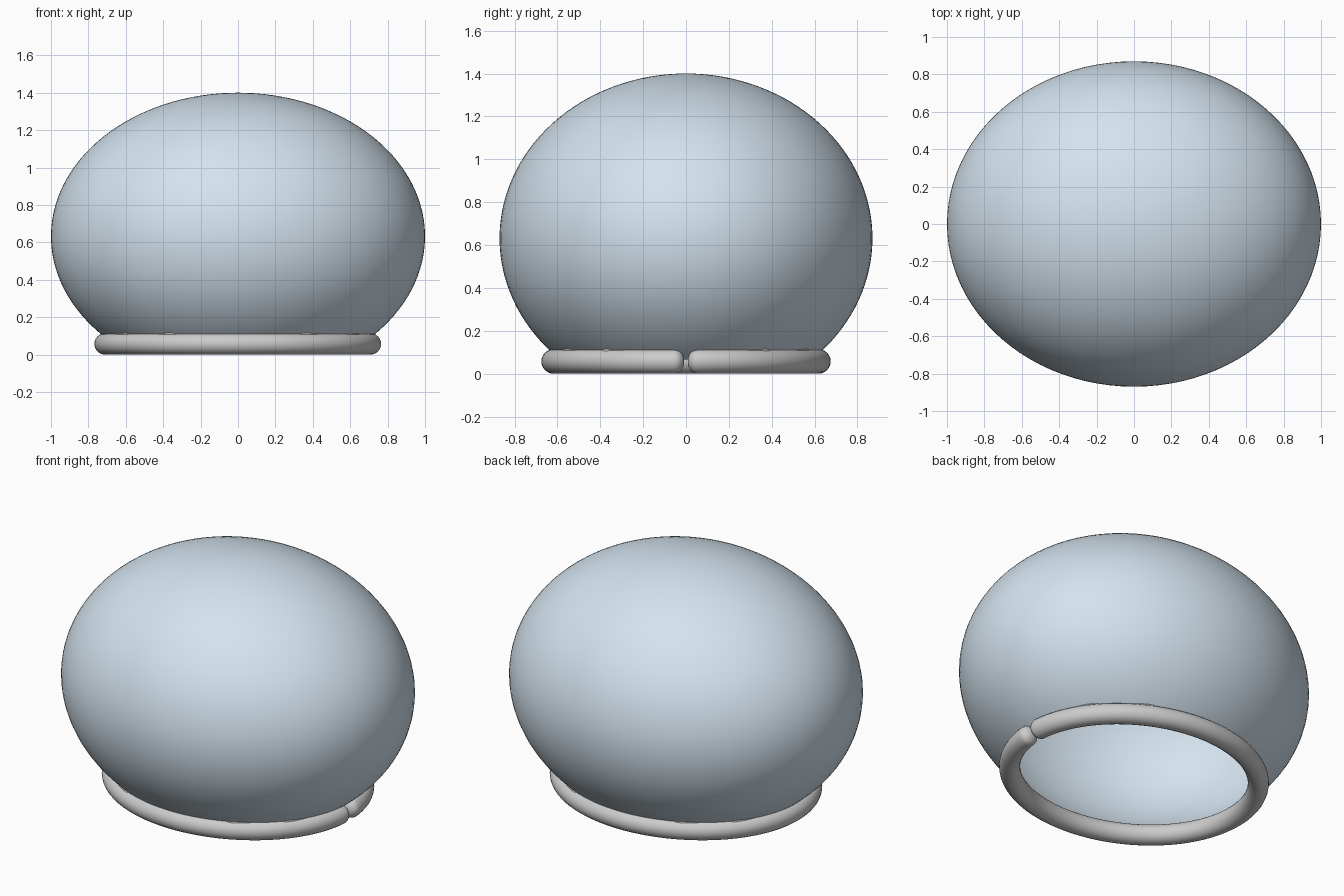
import bpy, bmesh
from math import sin, cos, pi, sqrt, acos, radians

if "Cube" in bpy.data.objects:
    bpy.data.objects.remove(bpy.data.objects["Cube"])

AX, AY, AZ, CZ = 1.0, 0.87, 0.768, 0.632   # dome half-sizes and centre height
RX, RY, TUBE = 0.711, 0.618, 0.057         # base ring path and tube radius


def mat(name, col):
    m = bpy.data.materials.new(name)
    m.diffuse_color = col
    m.use_nodes = True
    m.node_tree.nodes["Principled BSDF"].inputs["Base Color"].default_value = m.diffuse_color
    return m


def finish(bm, name, material=None):
    bmesh.ops.recalc_face_normals(bm, faces=bm.faces)
    for f in bm.faces:
        f.smooth = True
    me = bpy.data.meshes.new(name)
    bm.to_mesh(me)
    bm.free()
    ob = bpy.data.objects.new(name, me)
    bpy.context.collection.objects.link(ob)
    if material:
        me.materials.append(material)
    return ob


def skin(bm, rings):
    for a, b in zip(rings, rings[1:]):
        n = len(a)
        for i in range(n):
            bm.faces.new((a[i], a[(i + 1) % n], b[(i + 1) % n], b[i]))


# Open-bottomed ellipsoid dome
bm = bmesh.new()
N, ROWS, CUT = 96, 48, 0.065
end = acos((CUT - CZ) / AZ)
rings = []
for r in range(1, ROWS + 1):
    p = end * r / ROWS
    rings.append([bm.verts.new((AX * sin(p) * cos(2 * pi * i / N),
                                AY * sin(p) * sin(2 * pi * i / N),
                                CZ + AZ * cos(p))) for i in range(N)])
skin(bm, rings)
top = bm.verts.new((0, 0, CZ + AZ))
for i in range(N):
    bm.faces.new((top, rings[0][i], rings[0][(i + 1) % N]))
finish(bm, "glass_dome", mat("pale_blue", (0.66, 0.77, 0.86, 1)))

# Split base ring: elliptical tube with rounded ends and a gap on the right
bm = bmesh.new()
gap, cap, steps, M = 0.008, 0.045, 8, 24
stations = [(gap + cap * (1 - cos(k / steps * pi / 2)), sin(k / steps * pi / 2))
            for k in range(1, steps + 1)]
stations = [(d / RY, s) for d, s in stations]
a0 = stations[-1][0]
path = stations + [(a0 + (2 * pi - 2 * a0) * k / 120, 1) for k in range(1, 120)]
path += [(2 * pi - a, s) for a, s in reversed(stations)]
rings = []
for a, s in path:
    nx, ny = cos(a) / RX, sin(a) / RY
    l = sqrt(nx * nx + ny * ny)
    rings.append([bm.verts.new((RX * cos(a) + nx / l * TUBE * s * cos(t),
                                RY * sin(a) + ny / l * TUBE * s * cos(t),
                                TUBE + TUBE * s * sin(t)))
                  for t in (2 * pi * j / M for j in range(M))])
skin(bm, rings)
bm.faces.new(rings[0])
bm.faces.new(rings[-1])
finish(bm, "base_ring")

# Slight swellings where the ring meets the dome
for k, deg in enumerate(q + s for q in (0, 180) for s in (-57, -31, 31, 57)):
    a, z = radians(deg), 0.105
    f = sqrt(1 - ((z - CZ) / AZ) ** 2) - 0.004
    bm = bmesh.new()
    bmesh.ops.create_uvsphere(bm, u_segments=20, v_segments=10, radius=1)
    bmesh.ops.scale(bm, vec=(0.014, 0.085, 0.018), verts=bm.verts)
    ob = finish(bm, f"ring_swelling_{k + 1}")
    ob.location = (AX * f * cos(a), AY * f * sin(a), z)
    ob.rotation_euler.z = a
